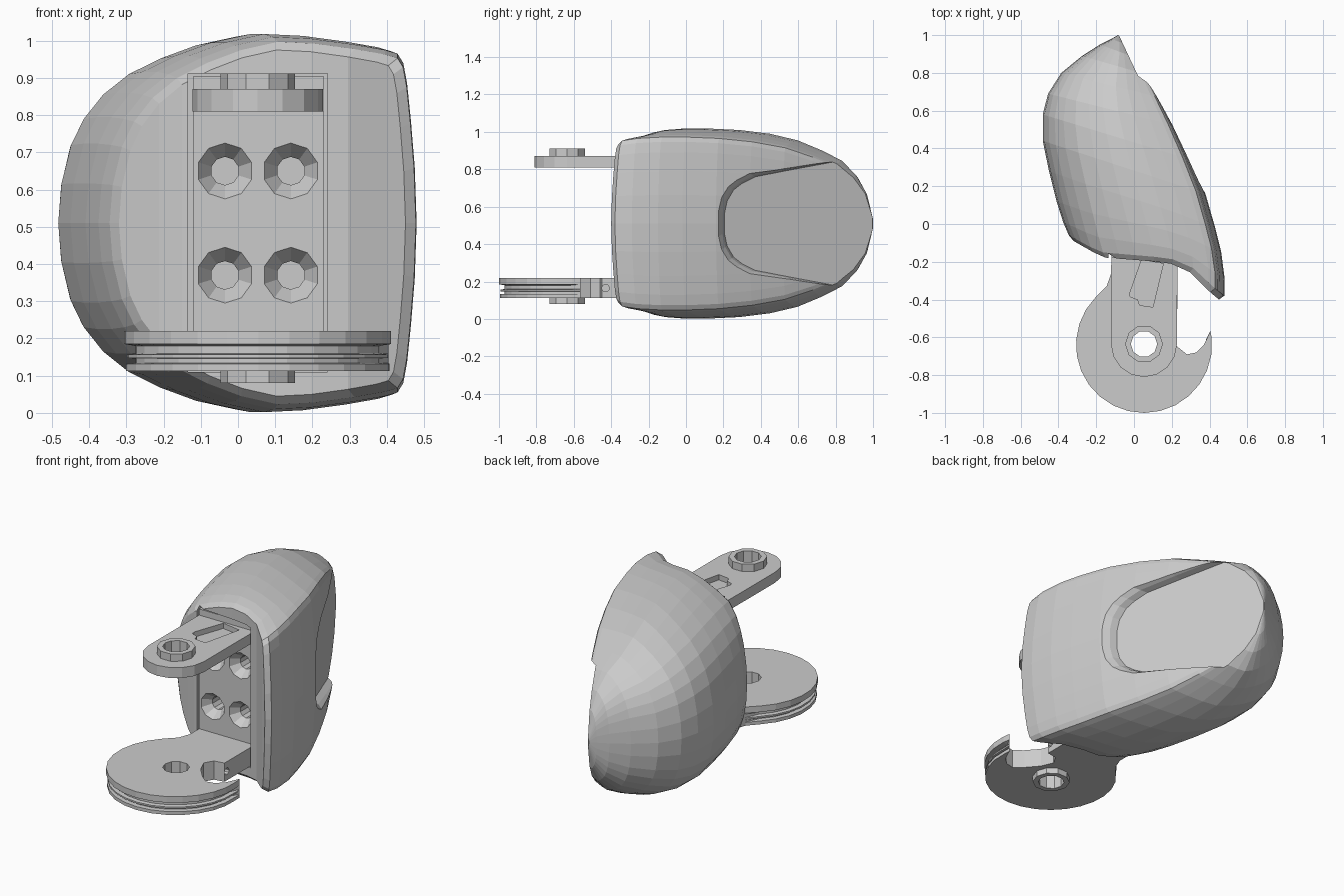
import bpy, bmesh, math

if "Cube" in bpy.data.objects:
    bpy.data.objects.remove(bpy.data.objects["Cube"])

MID = 0.51  # mirror height of the fingertip body


def make(name, verts, faces):
    me = bpy.data.meshes.new(name)
    me.from_pydata(verts, [], faces)
    bm = bmesh.new()
    bm.from_mesh(me)
    bmesh.ops.remove_doubles(bm, verts=bm.verts, dist=1e-5)
    bmesh.ops.recalc_face_normals(bm, faces=bm.faces)
    bm.to_mesh(me)
    bm.free()
    ob = bpy.data.objects.new(name, me)
    bpy.context.collection.objects.link(ob)
    return ob


def stack(name, rings):
    """Solid from equally long closed rings of 3D points, capped at both ends."""
    n = len(rings[0])
    verts = [p for r in rings for p in r]
    faces = [(k*n+i, k*n+(i+1) % n, (k+1)*n+(i+1) % n, (k+1)*n+i)
             for k in range(len(rings)-1) for i in range(n)]
    faces += [tuple(range(n)), tuple(range(len(verts)-n, len(verts)))]
    return make(name, verts, faces)


def prism(name, pts, z0, z1):
    return stack(name, [[(x, y, z) for x, y in pts] for z in (z0, z1)])


def box(name, a, b):
    return prism(name, [(a[0], a[1]), (b[0], a[1]), (b[0], b[1]), (a[0], b[1])], a[2], b[2])


def circle(cx, cy, r, n, a0=0.0, a1=360.0):
    full = abs(a1-a0) == 360
    m = n if full else n-1
    return [(cx+r*math.cos(math.radians(a0+(a1-a0)*i/m)),
             cy+r*math.sin(math.radians(a0+(a1-a0)*i/m))) for i in range(n)]


def boolean(ob, other, op='DIFFERENCE'):
    other.hide_render = True
    mod = ob.modifiers.new(op, 'BOOLEAN')
    mod.operation, mod.object, mod.solver = op, other, 'EXACT'
    bpy.context.view_layer.objects.active = ob
    bpy.ops.object.modifier_apply(modifier=mod.name)
    bpy.data.objects.remove(other)


def lerp(table, u):
    for (a, p), (b, q) in zip(table, table[1:]):
        if u <= b:
            return p+(q-p)*(u-a)/(b-a)
    return table[-1][1]


# Fingertip body: half section from right face (u=0) round to the left back (u=1)
PROFILE = [(0, .0), (.006, .3), (.018, .55), (.03, .75), (.042, .86), (.06, .91), (.1, .93),
           (.2, .96), (.33, .99), (.45, 1), (.57, .955), (.68, .885), (.78, .80), (.86, .69),
           (.92, .56), (.96, .42), (.99, .21), (1, 0)]
FRONT_BEND = [(0, 0), (.06, .02), (.23, .096), (.36, .085), (.5, .05), (.8, -.025), (1, 0)]
# right x, y, left x, y, half height, amount of front bend
SECTIONS = [(.45, -.40, -.32, -.09, .465, 1), (.478, -.38, -.345, -.06, .487, 1),
            (.48, -.29, -.375, .01, .50, .7), (.462, -.15, -.41, .12, .508, .3),
            (.43, -.02, -.45, .28, .508, .1), (.378, .16, -.483, .44, .50, 0),
            (.303, .34, -.483, .58, .48, 0), (.22, .52, -.455, .69, .445, 0),
            (.14, .67, -.385, .80, .39, 0), (.07, .79, -.275, .89, .335, 0),
            (.01, .88, -.18, .95, .255, 0), (-.04, .95, -.12, .98, .165, 0),
            (-.075, .997, -.085, 1.0, .03, 0)]
rings = []
for rx, ry, lx, ly, h, bend in SECTIONS:
    half = [(rx+(lx-rx)*u, ry+(ly-ry)*u+bend*lerp(FRONT_BEND, u), h*k) for u, k in PROFILE]
    rings.append([(x, y, MID+z) for x, y, z in half] +
                 [(x, y, MID-z) for x, y, z in reversed(half[1:-1])])
n, m = len(rings[0]), len(PROFILE)
verts = [p for r in rings for p in r]
faces = [(k*n+i, k*n+(i+1) % n, (k+1)*n+(i+1) % n, (k+1)*n+i)
         for k in range(len(rings)-1) for i in range(n)]
for base in (0, len(verts)-n):  # end caps as strips from top to bottom
    for i in range(m-1):
        f = [base+i, base+i+1, base+(n-i-1) % n, base+(n-i) % n]
        faces.append(tuple(dict.fromkeys(f)))
body = make("fingertip_body", verts, faces)

# Nail recess: U outline with a sloping floor, walls flaring slightly outwards
U = [(.205, .05), (.22, .12), (.255, .18), (.30, .215), (.37, .25), (.55, .285), (.82, .335),
     (1.2, .42)]
U = U + [(y, -z) for y, z in reversed(U)]


def nail_ring(off, grow):
    return [(-.08+(1-y)*.47+off, y-(grow if y < .4 else 0),
             MID+z+math.copysign(grow*.6, z)) for y, z in U]


boolean(body, stack("nail_cutter", [nail_ring(0, 0), nail_ring(.04, .01), nail_ring(.075, .03),
                                    nail_ring(.6, .3)]))

# Pocket in the front of the body for the bracket
boolean(body, box("pocket_cutter", (-.135, -.6, .11), (.24, .0, .912)))

# Mounting plate with four countersunk screw holes
plate = box("mounting_plate", (-.12, -.18, .115), (.23, -.005, .905))
for x in (-.035, .142):
    for z in (.37, .65):
        def ring(y, r):
            return [(a, y, b) for a, b in circle(x, z, r, 10, 18, 378)]
        boolean(plate, stack("screw_cutter", [ring(-.24, .075), ring(-.18, .075),
                                              ring(-.13, .038), ring(-.02, .038)]))

HX, HY = .053, -.635  # hinge axis

# Upper hinge arm
arm = prism("upper_arm", [(-.12, -.10)] + circle(HX, HY, .175, 9, 180, 360) + [(.23, -.10)],
            .81, .87)
boolean(arm, prism("slot_cutter", [(.04, -.19), (-.02, -.36), (-.02, -.385), (.02, -.40),
                                   (.03, -.43), (.10, -.44), (.155, -.21)], .84, .9))
boolean(arm, prism("pin_cutter", circle(HX, HY, .07, 10), .7, 1))

# Lower pulley disc with hooked notch and grooved rim
rim = circle(HX, HY-.005, .36, 18, 135, 365)
tail = [(.405, -.565), (.37, -.64), (.33, -.68), (.28, -.69), (.23, -.65), (.17, -.58),
        (.14, -.51), (.17, -.46), (.23, -.45),
        (.23, -.10), (-.12, -.10), (-.12, -.26), (-.145, -.33)]


def disc_ring(z, r):
    k = r/.36
    return [(HX+(x-HX)*k, HY+(y-HY)*k, z) for x, y in rim] + [(x, y, z) for x, y in tail]


disc = stack("pulley_disc", [disc_ring(z, r) for z, r in (
    (.113, .355), (.132, .355), (.134, .33), (.146, .33), (.148, .352), (.157, .352),
    (.16, .33), (.18, .33), (.185, .36), (.22, .36))])
boolean(disc, prism("pin_cutter", circle(HX, HY, .07, 10), 0, .5))
boolean(disc, stack("cord_cutter", [[(x, y, z) for y, z in circle(-.43, .165, .02, 10)]
                                    for x in (.1, .4)]))

# Hinge collars above the arm and below the disc
for name, z0, z1 in (("upper_collar", .87, .912), ("lower_collar", .08, .113)):
    outer, inner = circle(HX, HY, .1, 10), circle(HX, HY, .07, 10)
    loops = [(outer, z0), (outer, z1), (inner, z1), (inner, z0)]
    v = [(x, y, z) for pts, z in loops for x, y in pts]
    make(name, v, [(k*10+i, k*10+(i+1) % 10, (k+1) % 4*10+(i+1) % 10, (k+1) % 4*10+i)
                   for k in range(4) for i in range(10)])
